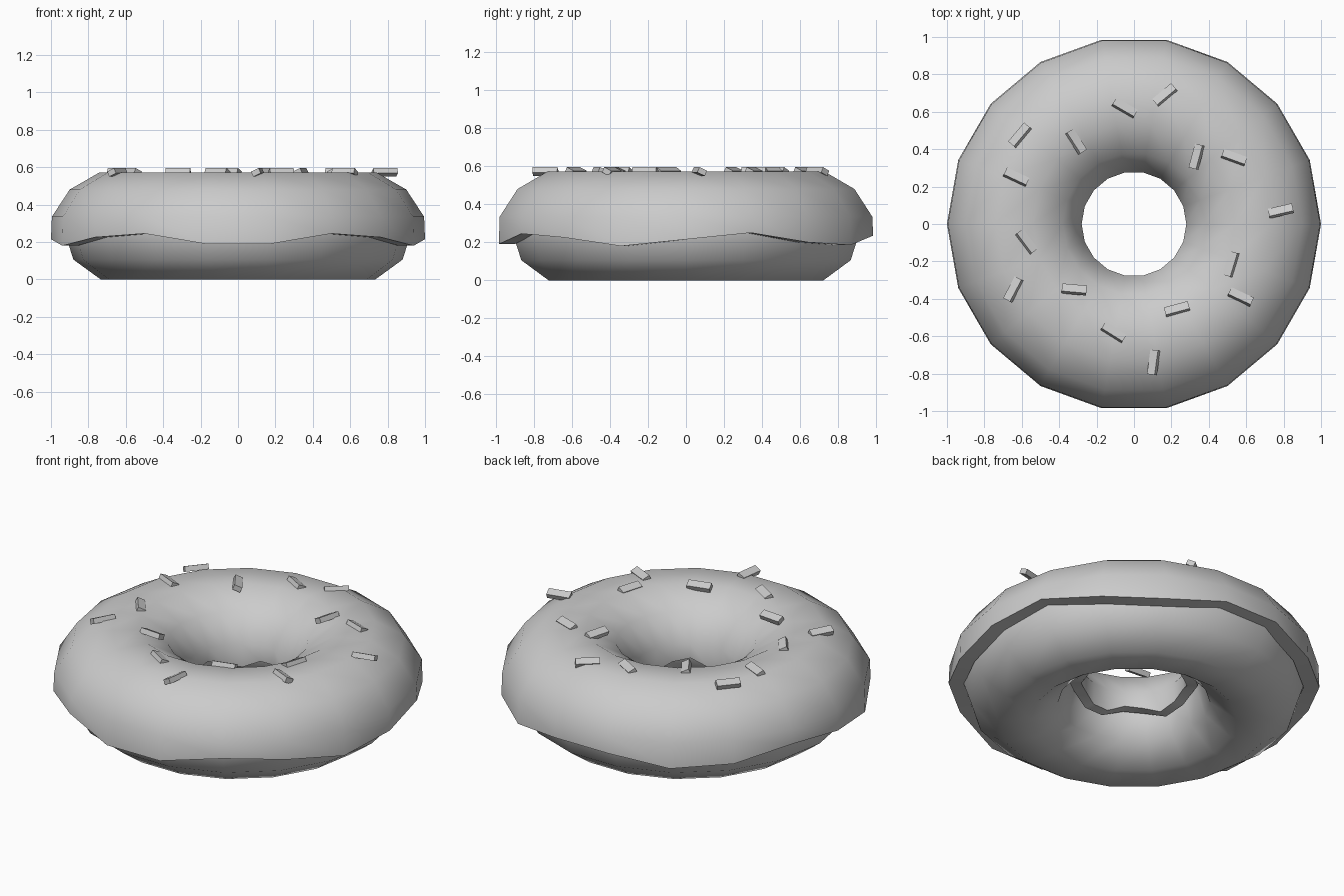
import bpy, bmesh, math
from mathutils import Matrix, Vector

if "Cube" in bpy.data.objects:
    bpy.data.objects.remove(bpy.data.objects["Cube"])

SIDES = 18

grey = bpy.data.materials.new("plain_grey")
grey.diffuse_color = (0.6, 0.6, 0.6, 1)
grey.use_nodes = True
grey.node_tree.nodes["Principled BSDF"].inputs["Base Color"].default_value = grey.diffuse_color


def make_object(name, bm, smooth_angle=None):
    bmesh.ops.recalc_face_normals(bm, faces=bm.faces)
    mesh = bpy.data.meshes.new(name)
    bm.to_mesh(mesh)
    bm.free()
    mesh.materials.append(grey)
    obj = bpy.data.objects.new(name, mesh)
    bpy.context.collection.objects.link(obj)
    if smooth_angle:
        bpy.ops.object.select_all(action='DESELECT')
        obj.select_set(True)
        bpy.context.view_layer.objects.active = obj
        bpy.ops.object.shade_smooth_by_angle(angle=math.radians(smooth_angle))
    return obj


def ring(name, section, smooth_angle):
    """Revolve a closed section; section(i) gives (radius, z) points for side i."""
    bm = bmesh.new()
    loops = []
    for i in range(SIDES):
        a = 2 * math.pi * i / SIDES
        loops.append([bm.verts.new((r * math.cos(a), r * math.sin(a), z))
                      for r, z in section(i)])
    n = len(loops[0])
    for i in range(SIDES):
        p, q = loops[i], loops[(i + 1) % SIDES]
        for j in range(n):
            k = (j + 1) % n
            bm.faces.new((p[j], q[j], q[k], p[k]))
    return make_object(name, bm, smooth_angle)


# Dough: ten-sided torus standing on z = 0
R = 0.29


def dough_section(i):
    return [(0.645 + R * math.cos(math.radians(36 * k)),
             R * 0.951 + R * math.sin(math.radians(36 * k))) for k in range(10)]


ring("dough", dough_section, 60)

# Icing: shell with a wavy lower rim, the wave mirrored left to right
# Rim heights from the front (-90 degrees, sides 280..80 degrees)
half_rim = [0.19, 0.245, 0.225, 0.18, 0.215, 0.25, 0.20, 0.185, 0.235]


def rim_height(i):
    deg = i * 20
    if 90 < deg < 270:
        deg = (180 - deg) % 360
    return half_rim[((deg - 280) % 360) // 20]


def icing_section(i):
    zo = rim_height(i)
    zi = 0.22 + 0.03 * math.sin(i * 1.75)
    return [(0.345, zi), (0.285, zi), (0.28, 0.33), (0.38, 0.48),
            (0.54, 0.572), (0.74, 0.572), (0.90, 0.48), (0.995, 0.335),
            (1.0, zo), (0.915, zo),
            # hidden inner side against the dough
            (0.93, 0.30), (0.86, 0.44), (0.72, 0.54),
            (0.56, 0.54), (0.42, 0.44), (0.36, 0.30)]


ring("icing", icing_section, 60)

# Sprinkles: x, y, heading in degrees
sprinkles = [
    (-0.05, 0.62, -30), (0.165, 0.69, 40), (0.335, 0.36, 75),
    (0.535, 0.355, -20), (0.785, 0.07, 13), (0.52, -0.215, 73),
    (0.57, -0.39, -25), (0.23, -0.455, 15), (0.105, -0.74, 82),
    (-0.11, -0.58, -32), (-0.32, -0.35, -5), (-0.645, -0.35, 62),
    (-0.575, -0.095, -53), (-0.63, 0.25, -25), (-0.61, 0.475, 50),
    (-0.31, 0.44, -57)]
bm = bmesh.new()
for x, y, heading in sprinkles:
    place = (Matrix.Translation((x, y, 0.572))
             @ Matrix.Rotation(math.radians(heading), 4, 'Z')
             @ Matrix.Rotation(math.radians(-25), 4, 'X')
             @ Matrix.Diagonal((0.132, 0.045, 0.03, 1)))
    bmesh.ops.create_cube(bm, size=1, matrix=place)
make_object("sprinkles", bm)
